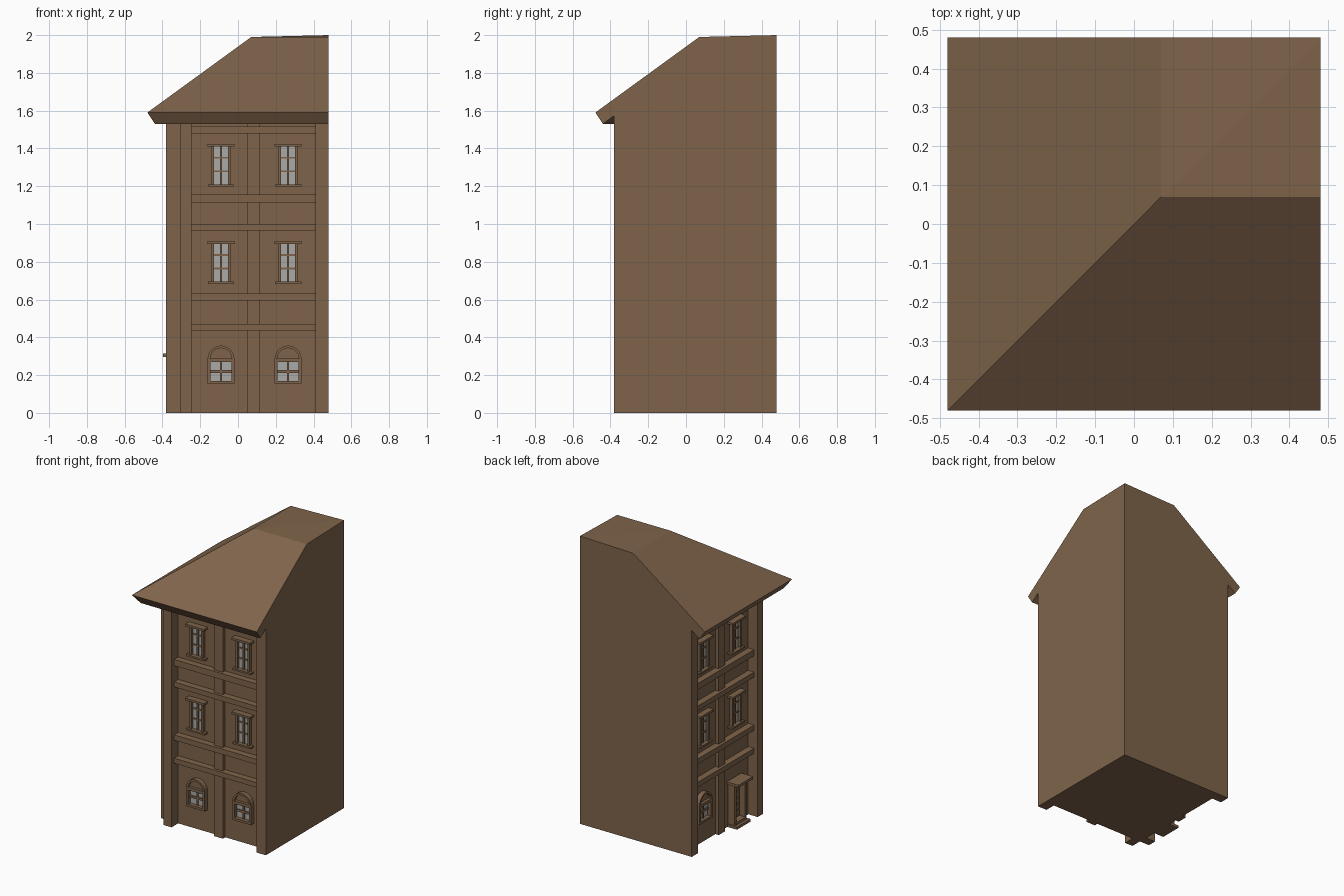
import bpy, bmesh, math

if "Cube" in bpy.data.objects:
    bpy.data.objects.remove(bpy.data.objects["Cube"])


def material(name, rgb):
    m = bpy.data.materials.new(name)
    m.diffuse_color = (*rgb, 1)
    m.use_nodes = True
    m.node_tree.nodes["Principled BSDF"].inputs["Base Color"].default_value = m.diffuse_color
    return m


BROWN = material("brown_plaster", (0.212, 0.127, 0.070))
GLASS = material("grey_glass", (0.40, 0.41, 0.39))

# a facade point is (along wall, outward distance from centre, height)
SIDES = {"front": lambda u, d, z: (u, -d, z),
         "left": lambda u, d, z: (-d, u, z)}
WALL = 0.307


def finish(name, bm, mat):
    bmesh.ops.recalc_face_normals(bm, faces=bm.faces)
    me = bpy.data.meshes.new(name)
    bm.to_mesh(me)
    bm.free()
    me.materials.append(mat)
    ob = bpy.data.objects.new(name, me)
    bpy.context.collection.objects.link(ob)


def loft(bm, rings):
    """Closed solid through rings of equal point count."""
    vs = [[bm.verts.new(p) for p in r] for r in rings]
    n = len(vs[0])
    for a, b in zip(vs, vs[1:]):
        for i in range(n):
            j = (i + 1) % n
            bm.faces.new((a[i], a[j], b[j], b[i]))
    bm.faces.new(vs[0])
    bm.faces.new(vs[-1])


def prism(bm, side, outline, d0, d1):
    """Extrude a (u, z) outline outward from the wall."""
    f = SIDES[side]
    loft(bm, [[f(u, d, z) for u, z in outline] for d in (d0, d1)])


def box(bm, side, u0, u1, z0, z1, out, d0=WALL - 0.01):
    """Box standing 'out' proud of the wall."""
    prism(bm, side, [(u0, z0), (u1, z0), (u1, z1), (u0, z1)], d0, WALL + out)


def arc(c, z, r, n=10):
    return [(c + r * math.cos(math.pi * i / n), z + r * math.sin(math.pi * i / n))
            for i in range(n + 1)]


# walls: footprint with end pilasters and a notched corner, symmetric in x = y
half = [(0.48, -0.38), (0.41, -0.38), (0.41, -WALL), (-0.245, -WALL),
        (-0.245, -0.38), (-0.305, -0.38)]
plan = [(0.48, 0.48)] + half + [(-0.305, -0.305)] + [(y, x) for x, y in reversed(half)]
bm = bmesh.new()
loft(bm, [[(x, y, z) for x, y in plan] for z in (0, 1.628)])
finish("walls", bm, BROWN)

# hip roof: eave profile swept round the corner, collapsing at the back corner
E = 0.48
profile = [(-0.305, 1.628), (-0.44, 1.53), (-0.48, 1.59), (0.07, 1.99), (E, 2.0), (E, 1.628)]
bm = bmesh.new()
loft(bm, [[(E, a, z) for a, z in profile],
          [(a, a, z) for a, z in profile],
          [(a, E, z) for a, z in profile]])
bmesh.ops.remove_doubles(bm, verts=bm.verts, dist=1e-5)
finish("roof", bm, BROWN)


def sash_window(side, c, z):
    # z is the sill bottom
    bm = bmesh.new()
    for s in (-1, 1):
        u = sorted((c + s * 0.053, c + s * 0.038))
        box(bm, side, u[0], u[1], z + 0.012, z + 0.212, 0.023)
    box(bm, side, c - 0.07, c + 0.07, z, z + 0.012, 0.034)
    box(bm, side, c - 0.072, c + 0.072, z + 0.211, z + 0.226, 0.042)
    box(bm, side, c - 0.006, c + 0.006, z + 0.012, z + 0.212, 0.012)
    for b in (0.081, 0.153):
        box(bm, side, c - 0.038, c + 0.038, z + b - 0.005, z + b + 0.005, 0.011)
    finish(side + "_sash_window_frame", bm, BROWN)
    bm = bmesh.new()
    box(bm, side, c - 0.038, c + 0.038, z + 0.012, z + 0.211, 0.004, WALL - 0.002)
    finish(side + "_sash_window_glass", bm, GLASS)


def arched_window(side, c):
    bm = bmesh.new()
    for s in (-1, 1):
        u = sorted((c + s * 0.0715, c + s * 0.056))
        box(bm, side, u[0], u[1], 0.155, 0.285, 0.032)
    box(bm, side, c - 0.056, c + 0.056, 0.155, 0.17, 0.032)
    box(bm, side, c - 0.056, c + 0.056, 0.27, 0.29, 0.032)
    prism(bm, side, arc(c, 0.285, 0.0715) + arc(c, 0.285, 0.058)[::-1], WALL - 0.01, WALL + 0.032)
    prism(bm, side, arc(c, 0.285, 0.06), WALL - 0.01, WALL + 0.012)
    box(bm, side, c - 0.005, c + 0.005, 0.17, 0.27, 0.013)
    box(bm, side, c - 0.056, c + 0.056, 0.212, 0.227, 0.012)
    finish(side + "_arched_window_frame", bm, BROWN)
    bm = bmesh.new()
    box(bm, side, c - 0.056, c + 0.056, 0.17, 0.27, 0.004, WALL - 0.002)
    finish(side + "_arched_window_glass", bm, GLASS)


def door(side, c):
    bm = bmesh.new()
    for s in (-1, 1):  # jambs
        u = sorted((c + s * 0.066, c + s * 0.047))
        box(bm, side, u[0], u[1], 0, 0.295, 0.05)
    box(bm, side, c - 0.047, c + 0.047, 0.27, 0.295, 0.05)
    box(bm, side, c - 0.08, c + 0.08, 0.297, 0.315, 0.09)    # canopy
    box(bm, side, c - 0.047, c + 0.047, 0.02, 0.27, 0.008)   # leaf
    for i in range(5):  # raised panels
        z = 0.05 + i * 0.043
        box(bm, side, c - 0.036, c + 0.036, z, z + 0.03, 0.016)
    box(bm, side, c - 0.075, c + 0.075, 0, 0.018, 0.075)     # steps
    box(bm, side, c - 0.06, c + 0.06, 0.018, 0.036, 0.055)
    finish(side + "_door", bm, BROWN)


for side in SIDES:
    # centre pilaster and horizontal bands
    bm = bmesh.new()
    box(bm, side, 0.047, 0.116, 0, 1.625, 0.026)
    finish(side + "_centre_pilaster", bm, BROWN)
    bm = bmesh.new()
    for z0, z1 in ((0.435, 0.47), (0.595, 0.632), (0.965, 1.0), (1.113, 1.156), (1.48, 1.516)):
        box(bm, side, -0.25, 0.415, z0, z1, 0.045)
    finish(side + "_bands", bm, BROWN)
    for c in (-0.09, 0.265):
        for z in (0.683, 1.198):
            sash_window(side, c, z)
        if side == "left" and c < 0:
            door(side, c)
        else:
            arched_window(side, c)
